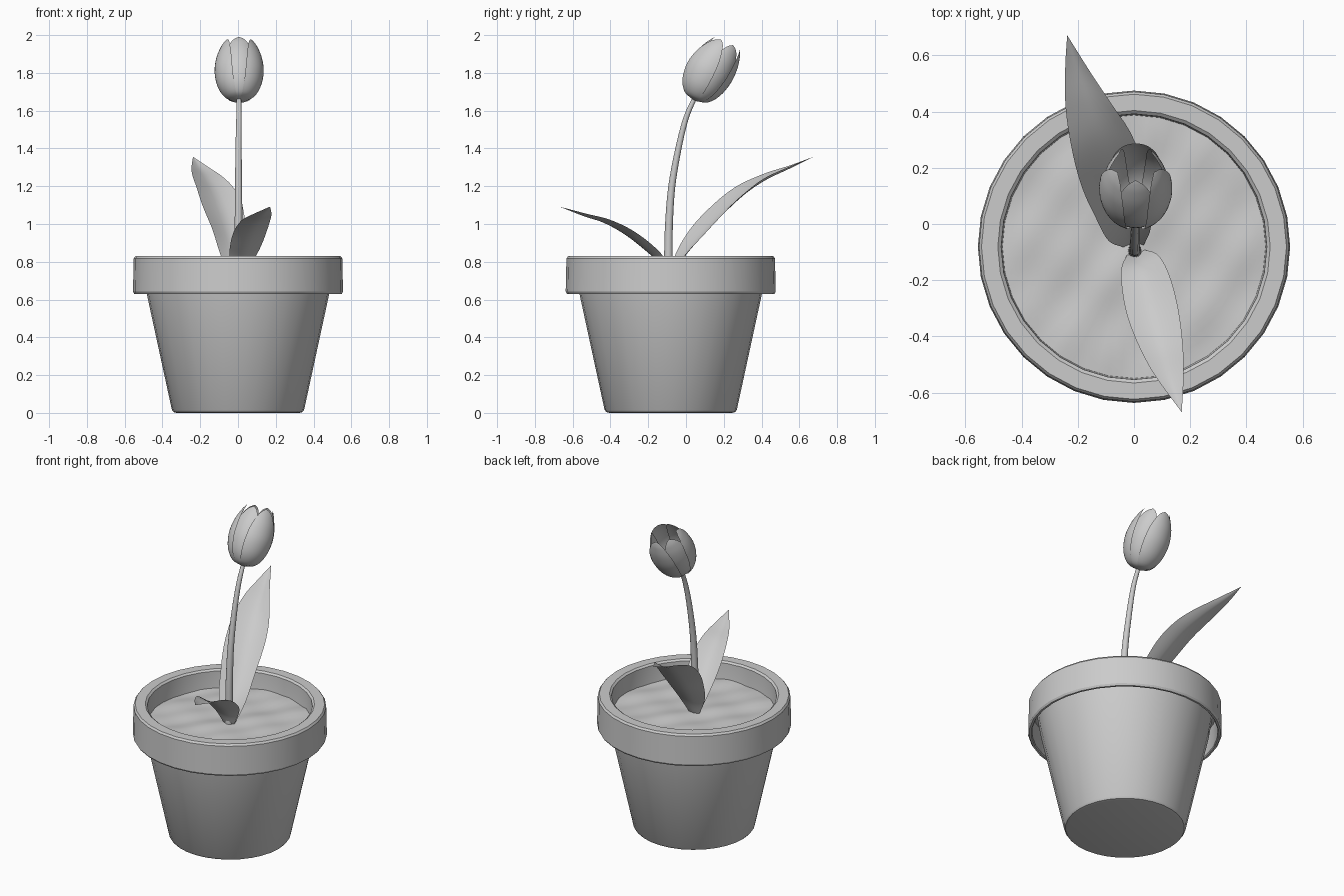
import bpy, math
from mathutils import Vector, Matrix

if "Cube" in bpy.data.objects:
    bpy.data.objects.remove(bpy.data.objects["Cube"])

CY = -0.081  # pot centre in y


def make(name, verts, faces, angle=35):
    me = bpy.data.meshes.new(name)
    me.from_pydata(verts, [], faces)
    me.update()
    ob = bpy.data.objects.new(name, me)
    bpy.context.collection.objects.link(ob)
    bpy.ops.object.select_all(action='DESELECT')
    ob.select_set(True)
    bpy.context.view_layer.objects.active = ob
    bpy.ops.object.shade_smooth_by_angle(angle=math.radians(angle))
    return ob


def grid_faces(rows, cols, wrap=False):
    n = cols if wrap else cols - 1
    return [(i * cols + j, i * cols + (j + 1) % cols,
             (i + 1) * cols + (j + 1) % cols, (i + 1) * cols + j)
            for i in range(rows - 1) for j in range(n)]


def spline(pts, steps):
    """Catmull-Rom samples through the points."""
    p = [Vector(q) for q in pts]
    p = [2 * p[0] - p[1]] + p + [2 * p[-1] - p[-2]]
    out = []
    for i in range(1, len(p) - 2):
        a, b, c, d = p[i - 1:i + 3]
        for k in range(steps):
            t = k / steps
            out.append(0.5 * (2 * b + (c - a) * t + (2 * a - 5 * b + 4 * c - d) * t * t
                              + (3 * b - a - 3 * c + d) * t ** 3))
    return out + [p[-2]]


def ring(r, z, n):
    return [(r * math.cos(2 * math.pi * k / n), CY + r * math.sin(2 * math.pi * k / n), z)
            for k in range(n)]


# Pot: lathed wall with a hollow overhanging rim
SEG = 32
profile = [(0.325, 0), (0.341, 0.004), (0.35, 0.016), (0.483, 0.63), (0.507, 0.78), (0.53, 0.78),
           (0.532, 0.636), (0.537, 0.63), (0.549, 0.63), (0.556, 0.642), (0.552, 0.818),
           (0.543, 0.83), (0.485, 0.83), (0.473, 0.82), (0.468, 0.70), (0.45, 0.61)]
verts = [v for r, z in profile for v in ring(r, z, SEG)]
faces = grid_faces(len(profile), SEG, True) + [tuple(reversed(range(SEG)))]
make("pot", verts, faces, 30)

# Soil: gently lumpy disc
verts = []
for i in range(17):
    for x, y, z in ring(0.002 + 0.468 * i / 16, 0.715, 64):
        z += 0.005 * math.sin(13 * x + 5 * y) * math.cos(17 * y - 4 * x) + 0.003 * math.sin(31 * x - 22 * y)
        verts.append((x, y, z))
make("soil", verts, grid_faces(17, 64, True) + [tuple(range(64))], 60)

# Stem: tapered bent tube
path = spline([(0.003, -0.095, 0.68), (0.003, -0.093, 0.83), (0.003, -0.09, 1.0),
               (0.003, -0.075, 1.2), (0.003, -0.04, 1.4), (0.005, 0.0, 1.56), (0.005, 0.047, 1.67)], 5)
verts = []
for i, p in enumerate(path):
    t = (path[min(i + 1, len(path) - 1)] - path[max(i - 1, 0)]).normalized()
    side = Vector((1, 0, 0))
    up = t.cross(side).normalized()
    r = 0.025 - 0.013 * i / (len(path) - 1)
    verts += [p + r * (math.cos(a) * side + math.sin(a) * up)
              for a in (2 * math.pi * k / 12 for k in range(12))]
make("stem", verts, grid_faces(len(path), 12, True), 60)


# Leaves: curved strips cupped between two edge curves
def leaf(name, left, right, cup):
    L, R = spline(left, 5), spline(right, 5)
    cols = 9
    verts = []
    for a, b in zip(L, R):
        depth = cup * (a - b).length
        for j in range(cols):
            u = j / (cols - 1)
            verts.append(a.lerp(b, u) + depth * (1 - abs(2 * u - 1) ** 1.5))
    make(name, verts, grid_faces(len(L), cols), 60)


leaf("back_leaf",
     [(-0.03, -0.085, 0.70), (-0.09, -0.06, 0.83), (-0.135, 0.02, 0.97), (-0.185, 0.13, 1.09),
      (-0.22, 0.26, 1.195), (-0.243, 0.41, 1.265), (-0.245, 0.55, 1.31), (-0.238, 0.672, 1.355)],
     [(0.03, -0.085, 0.70), (0.06, -0.01, 0.83), (0.045, 0.1, 0.95), (0.025, 0.23, 1.09),
      (-0.015, 0.33, 1.18), (-0.075, 0.42, 1.245), (-0.155, 0.54, 1.3), (-0.238, 0.672, 1.355)],
     Vector((0, 0.1, -0.1)))
leaf("front_leaf",
     [(-0.02, -0.1, 0.70), (-0.045, -0.16, 0.81), (-0.04, -0.25, 0.895), (-0.02, -0.34, 0.965),
      (0.02, -0.44, 1.02), (0.075, -0.54, 1.05), (0.17, -0.67, 1.092)],
     [(0.03, -0.09, 0.70), (0.085, -0.11, 0.81), (0.125, -0.18, 0.89), (0.155, -0.29, 0.97),
      (0.172, -0.41, 1.025), (0.177, -0.53, 1.055), (0.17, -0.67, 1.092)],
     Vector((0, -0.08, -0.1)))

# Flower: six overlapping petals around a tilted axis
# (radius, height, half angle in degrees)
shape = spline([(0.012, 0.0, 46), (0.07, 0.02, 46), (0.112, 0.08, 45), (0.13, 0.165, 43),
                (0.122, 0.245, 39), (0.102, 0.305, 30), (0.086, 0.335, 19), (0.075, 0.35, 2)], 4)
tilt = Matrix.Translation((0.006, 0.045, 1.655)) @ Matrix.Rotation(math.radians(-25), 4, 'X')
for k in range(6):
    phi = math.radians(-90 + 60 * k)
    scale = 1.0 if k % 2 else 0.92
    verts = []
    for r, h, half in shape:
        for j in range(11):
            u = j / 5 - 1
            a = phi + u * math.radians(half)
            rr = r * scale
            verts.append(tilt @ Vector((rr * math.cos(a),
                                        rr * math.sin(a) + 0.027 * (h / 0.35) ** 2, h)))
    make(f"petal_{k + 1}", verts, grid_faces(len(shape), 11), 60)
